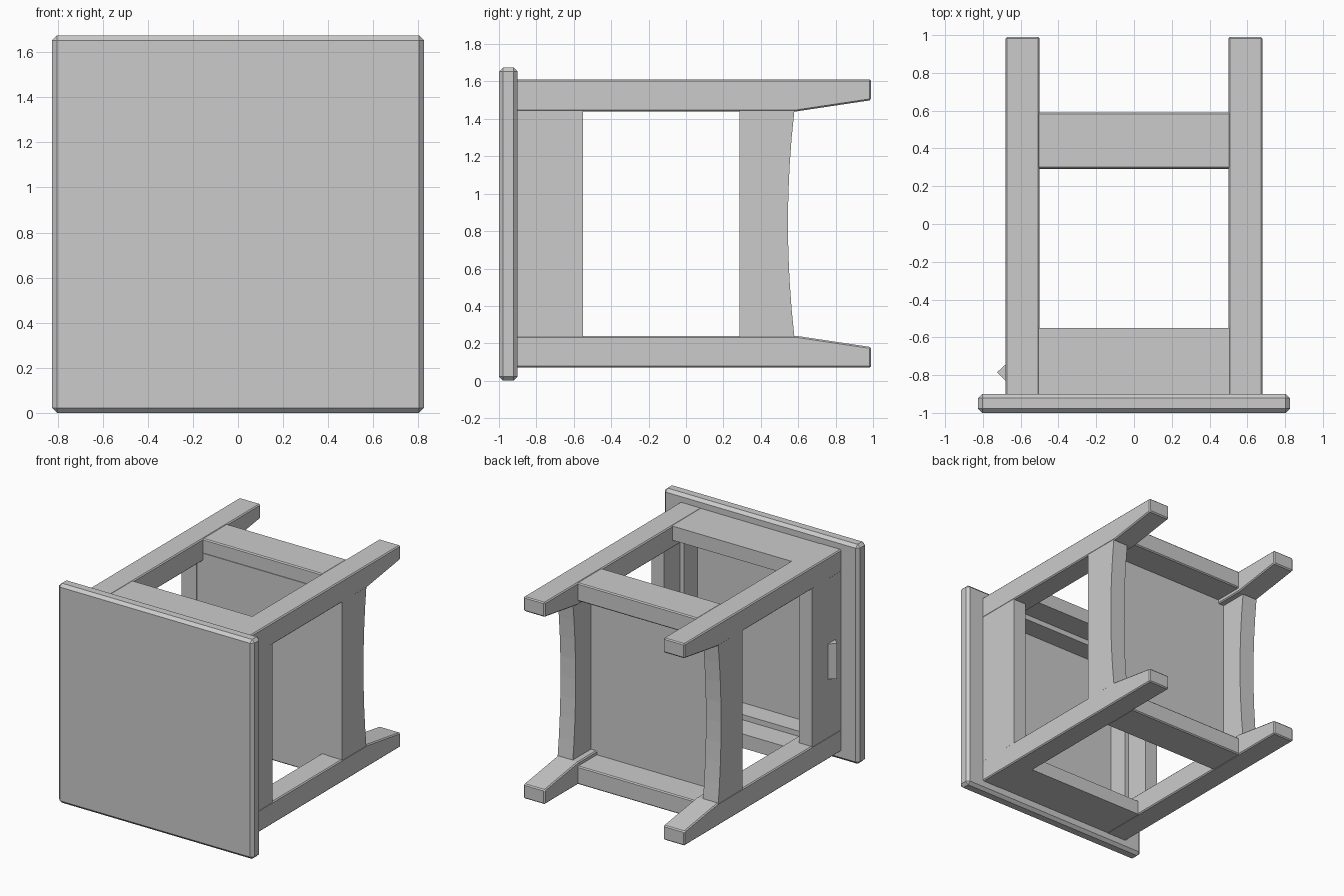
import bpy, bmesh
from mathutils import Vector

if "Cube" in bpy.data.objects:
    bpy.data.objects.remove(bpy.data.objects["Cube"])

CZ = 0.84          # height of the table's own long axis (it lies on its side)
OX, OZ = 0.68, 0.77  # half widths of the leg frame


def finish(name, bm, bevel=0.0):
    bmesh.ops.recalc_face_normals(bm, faces=bm.faces)
    me = bpy.data.meshes.new(name)
    bm.to_mesh(me)
    bm.free()
    ob = bpy.data.objects.new(name, me)
    bpy.context.collection.objects.link(ob)
    if bevel:
        mod = ob.modifiers.new("bevel", 'BEVEL')
        mod.width, mod.segments = bevel, 1
        mod.limit_method = 'ANGLE'
    return ob


def box(name, x, y, z, bevel=0.0):
    bm = bmesh.new()
    bmesh.ops.create_cube(bm, size=1)
    for v in bm.verts:
        v.co = Vector([(r[0] + r[1]) / 2 + c * (r[1] - r[0])
                       for r, c in zip((x, y, z), v.co)])
    return finish(name, bm, bevel)


def prism_x(name, pts, x0, x1, bevel=0.0):
    """Extrude a (y, z) outline along x."""
    bm = bmesh.new()
    f = bm.faces.new([bm.verts.new((x0, y, z)) for y, z in pts])
    ext = bmesh.ops.extrude_face_region(bm, geom=[f])
    bmesh.ops.translate(bm, vec=(x1 - x0, 0, 0),
                        verts=[g for g in ext['geom'] if isinstance(g, bmesh.types.BMVert)])
    return finish(name, bm, bevel)


# Square table top, turned to face the front
box("table_top", (-0.825, 0.825), (-1.0, -0.9), (0.0, 1.675), 0.022)

# Four legs, tapered on the inner side below the stretchers
for sx in (-1, 1):
    for sz in (-1, 1):
        pts = [(-0.91, OZ), (0.99, OZ), (0.99, 0.66), (0.59, 0.6), (-0.91, 0.6)]
        prism_x("leg", [(y, CZ + sz * z) for y, z in pts], sx * 0.5, sx * OX, 0.008)

# Aprons, inner ledges and stretchers, mirrored to opposite sides
for s in (-1, 1):
    zr = lambda a, b: tuple(sorted((CZ + s * a, CZ + s * b)))
    xr = lambda a, b: tuple(sorted((s * a, s * b)))

    box("long_apron", xr(0.57, OX - 0.002), (-0.91, -0.55), (CZ - 0.61, CZ + 0.61))
    box("cross_apron", (-0.51, 0.51), (-0.91, -0.55), zr(0.66, OZ - 0.002))
    box("long_ledge", xr(0.535, 0.58), (-0.91, -0.74), (CZ - 0.61, CZ + 0.61))
    box("cross_ledge", (-0.51, 0.51), (-0.91, -0.74), zr(0.62, 0.67))

    # Side stretcher with a gently arched lower edge
    arch = []
    for i in range(9):
        t = -1 + i / 4
        arch.append((0.545 + 0.035 * t * t, CZ + 0.61 * t))
    prism_x("arched_stretcher", arch + [(0.285, CZ + 0.61), (0.285, CZ - 0.61)],
            s * 0.55, s * (OX - 0.002))
    box("straight_stretcher", (-0.51, 0.51), (0.295, 0.59), zr(0.63, OZ - 0.002), 0.008)

# Shelf panel enclosed by the stretchers
box("shelf", (-0.58, 0.58), (0.29, 0.36), (CZ - 0.66, CZ + 0.66))

# Small diamond-section handle on the left apron
bm = bmesh.new()
outline = [(-0.67, -0.735), (-0.725, -0.785), (-0.67, -0.84)]
f = bm.faces.new([bm.verts.new((x, y, 0.68)) for x, y in outline])
ext = bmesh.ops.extrude_face_region(bm, geom=[f])
bmesh.ops.translate(bm, vec=(0, 0, 0.27),
                    verts=[g for g in ext['geom'] if isinstance(g, bmesh.types.BMVert)])
finish("handle", bm)
